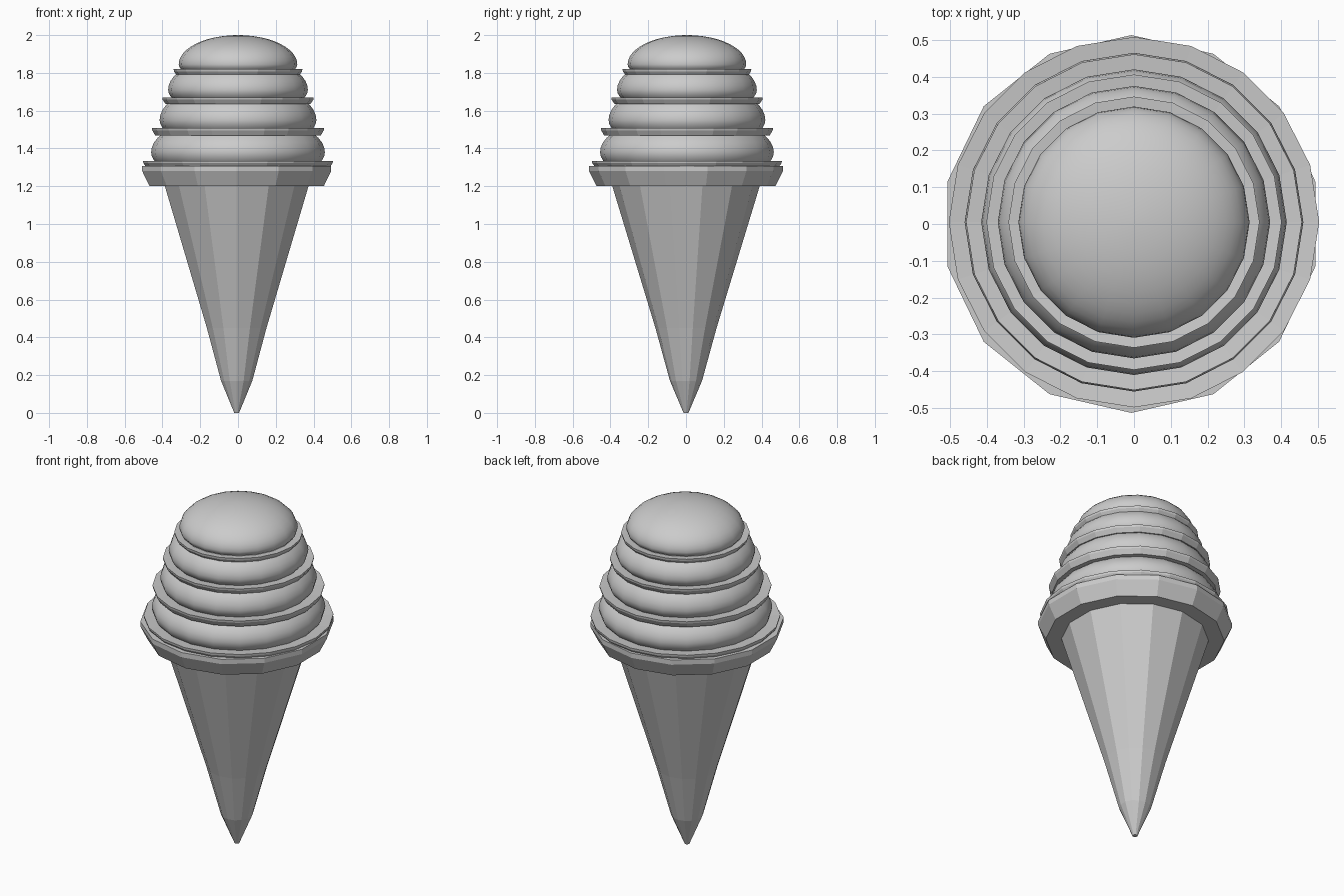
import bpy, bmesh
from math import sin, cos, pi, radians

if "Cube" in bpy.data.objects:
    bpy.data.objects.remove(bpy.data.objects["Cube"])


def lathe(name, profile, sides, centre, closed=False, smooth=False):
    """Revolve (radius, z) points; open profiles get their ends capped."""
    bm = bmesh.new()
    loops = []
    for r, z in profile:
        loops.append([bm.verts.new((centre[0] + r * sin(2 * pi * i / sides),
                                    centre[1] + r * cos(2 * pi * i / sides), z))
                      for i in range(sides)])
    pairs = list(zip(loops, loops[1:]))
    if closed:
        pairs.append((loops[-1], loops[0]))
    else:
        bm.faces.new(loops[0])
        bm.faces.new(loops[-1])
    for a, b in pairs:
        for i in range(sides):
            j = (i + 1) % sides
            bm.faces.new((a[i], a[j], b[j], b[i]))
    bmesh.ops.recalc_face_normals(bm, faces=bm.faces)
    mesh = bpy.data.meshes.new(name)
    bm.to_mesh(mesh)
    bm.free()
    obj = bpy.data.objects.new(name, mesh)
    bpy.context.collection.objects.link(obj)
    if smooth:
        for p in mesh.polygons:
            p.use_smooth = True
    return obj


CONE_C = (-0.007, 0.0)
ICE_C = (0.0, 0.005)

# wafer cone and its rim, 14 flat sides
lathe("cone", [(0.013, 0), (0.085, 0.17), (0.162, 0.45), (0.39, 1.2), (0.39, 1.24)],
      14, CONE_C)
lathe("cone_rim", [(0.37, 1.2), (0.473, 1.2), (0.513, 1.28), (0.513, 1.308), (0.37, 1.308)],
      14, CONE_C, closed=True)

# swirl layers: equator radius, equator z, height above, height below
layers = [(0.46, 1.38, 0.20, 0.17), (0.415, 1.55, 0.20, 0.15),
          (0.37, 1.71, 0.18, 0.13), (0.314, 1.845, 0.155, 0.09)]
for n, (r, z, up, down) in enumerate(layers):
    pts = []
    for k in range(-8, 12):
        a = radians(7.5 * k)
        pts.append((r * cos(a), z + (up if k > 0 else down) * sin(a)))
    pts.append((0.01, z + up))
    lathe(f"ice_cream_layer_{n + 1}", pts, 20, ICE_C, smooth=True)

# thin flared ledges between the layers: outer radius, top z, thickness
for n, (r, z, t) in enumerate([(0.503, 1.334, 0.034), (0.456, 1.508, 0.04),
                               (0.401, 1.67, 0.036), (0.341, 1.82, 0.034)]):
    lathe(f"swirl_ledge_{n + 1}",
          [(r - 0.08, z - t), (r - 0.018, z - t), (r - 0.002, z - 0.012),
           (r, z), (r - 0.08, z - 0.008)],
          20, ICE_C, closed=True)
